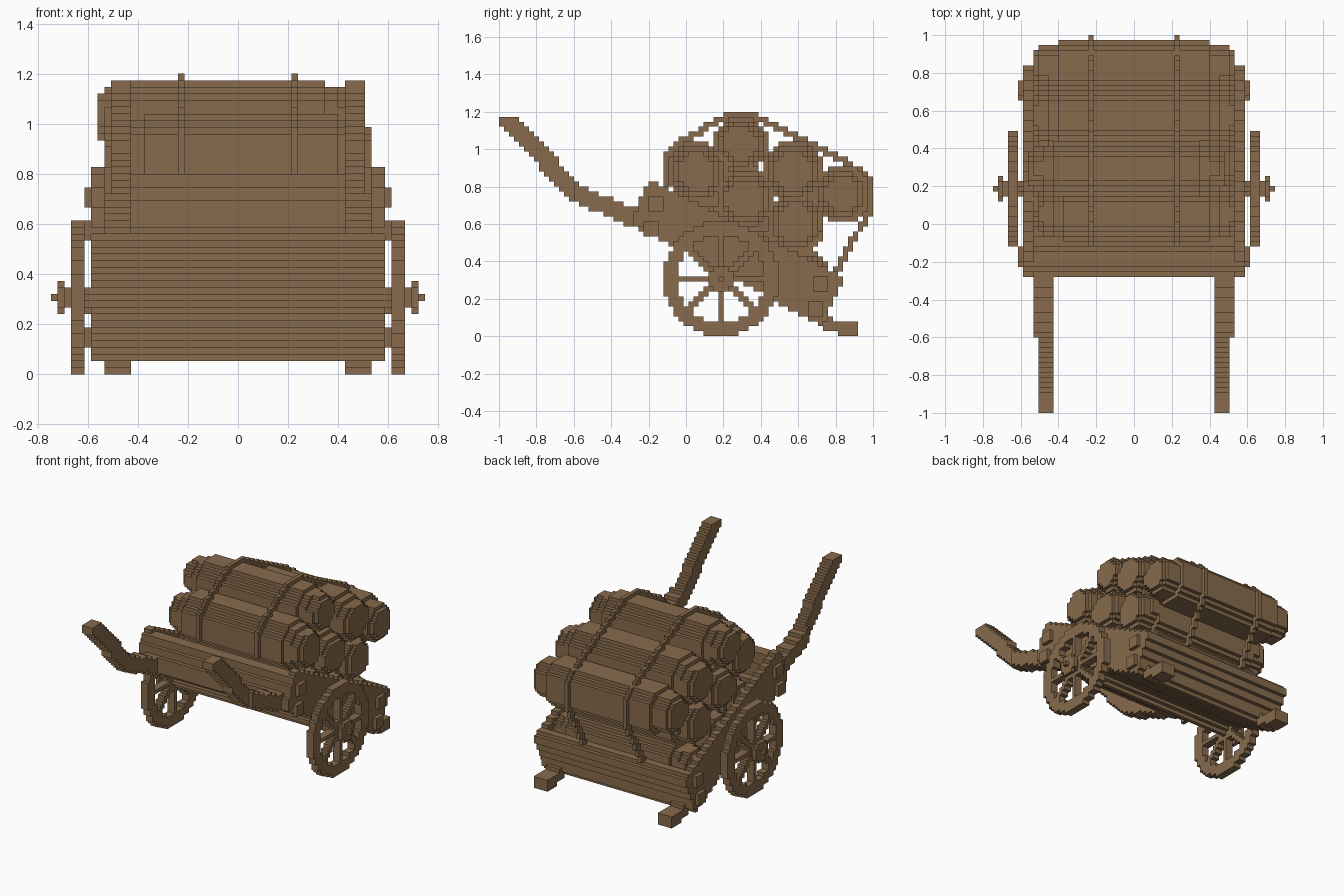
import bpy, math

cube = bpy.data.objects.get("Cube")
if cube:
    bpy.data.objects.remove(cube, do_unlink=True)

V = 2 / 75            # block size
NY, NZ = 75, 46       # grid size along y and z

wood = bpy.data.materials.new("brown_wood")
wood.use_nodes = True
COLOUR = (0.243, 0.147, 0.073, 1)
wood.diffuse_color = COLOUR
bsdf = wood.node_tree.nodes["Principled BSDF"]
bsdf.inputs["Base Color"].default_value = COLOUR
bsdf.inputs["Roughness"].default_value = 0.9


# ---- shape tests in the y-z plane ----
def disc(cy, cz, r):
    return lambda y, z: math.hypot(y - cy, z - cz) < r


def octagon(cy, cz, r):
    return lambda y, z: (max(abs(y - cy), abs(z - cz)) < r
                         and abs(y - cy) + abs(z - cz) < 1.414 * r)


def polygon(*pts):
    def test(y, z):
        inside = False
        for (ay, az), (by, bz) in zip(pts, pts[1:] + pts[:1]):
            if (az > z) != (bz > z) and y < ay + (z - az) * (by - ay) / (bz - az):
                inside = not inside
        return inside
    return test


def stroke(width, *pts):
    def test(y, z):
        for (ay, az), (by, bz) in zip(pts, pts[1:]):
            dy, dz = by - ay, bz - az
            t = ((y - ay) * dy + (z - az) * dz) / (dy * dy + dz * dz)
            t = min(1, max(0, t))
            if math.hypot(y - ay - t * dy, z - az - t * dz) < width / 2:
                return True
        return False
    return test


def blocks(name, layers):
    """Blocky object from layers (x0, x1, test), x in whole blocks."""
    verts, faces = [], []
    for xa, xb, test in layers:
        x0, x1 = sorted((xa * V, xb * V))
        cells = {(j, k) for j in range(NY) for k in range(NZ)
                 if test(-1 + (j + .5) * V, (k + .5) * V)}
        index = {}

        def vid(side, j, k):
            key = (side, j, k)
            if key not in index:
                index[key] = len(verts)
                verts.append(((x0, x1)[side], -1 + j * V, k * V))
            return index[key]

        for j, k in sorted(cells):
            ring = [(j, k), (j + 1, k), (j + 1, k + 1), (j, k + 1)]
            faces.append([vid(1, *p) for p in ring])
            faces.append([vid(0, *p) for p in reversed(ring)])
            for i, (dj, dk) in enumerate([(0, -1), (1, 0), (0, 1), (-1, 0)]):
                if (j + dj, k + dk) not in cells:
                    a, b = ring[i], ring[(i + 1) % 4]
                    faces.append([vid(0, *a), vid(0, *b), vid(1, *b), vid(1, *a)])
    mesh = bpy.data.meshes.new(name)
    mesh.from_pydata(verts, [], faces)
    mesh.materials.append(wood)
    obj = bpy.data.objects.new(name, mesh)
    bpy.context.collection.objects.link(obj)


# ---- tilted cart box ----
A, B, C, D = (-0.30, 0.61), (-0.19, 0.84), (0.845, 0.32), (0.73, 0.05)
blocks("cart_floor", [(-20, 20, polygon(A, (-0.27, 0.68), (0.76, 0.12), D))])
blocks("front_board", [(-20, 20, polygon(A, (-0.21, 0.81), (-0.13, 0.78), (-0.22, 0.57)))])
blocks("back_board", [(-20, 20, polygon((0.66, 0.09), (0.77, 0.36), C, D))])

# ---- wheel shape ----
WY, WZ = -1 + 44.5 * V, 11.5 * V


def wheel(y, z):
    dy, dz = round(abs(y - WY) / V), round(abs(z - WZ) / V)
    d = math.hypot(dy, dz)
    if d > 11.5:
        return False
    return d > 8.7 or d < 2.5 or dy == 0 or dz == 0 or dy - dz in (0, 1)


handle = stroke(0.095, (-0.93, 1.125), (-0.585, 0.765), (-0.22, 0.605))
handle_tip = polygon((-1.01, 1.135), (-1.01, 1.18), (-0.915, 1.18), (-0.91, 1.10), (-0.95, 1.09))
foot = polygon((0.66, 0.11), (0.74, 0.13), (0.80, 0.08), (0.92, 0.08), (0.92, -0.01),
               (0.83, -0.01), (0.81, 0.025), (0.73, 0.035))
rope = stroke(1.25 * V, (-0.107, 0.81), (-0.107, 0.95), (-0.04, 1.03), (0.23, 1.185),
              (0.36, 1.185), (0.60, 1.06), (0.85, 0.935), (0.96, 0.86),
              (0.987, 0.80), (0.987, 0.68), (0.80, 0.34))


def bolt(j, k):
    y0, z0 = -1 + j * V, k * V
    return lambda y, z: y0 < y < y0 + 3 * V and z0 < z < z0 + 3 * V


# ---- parts on both sides ----
for s, side in ((1, "left"), (-1, "right")):
    blocks(f"{side}_side_board", [(20 * s, 22 * s, polygon(A, B, C, D))])
    for n, (j, k) in enumerate([(30, 25), (29, 20), (63, 9), (62, 4)]):
        blocks(f"{side}_bolt_{n + 1}", [(22 * s, 23 * s, bolt(j, k))])
    blocks(f"{side}_wheel", [(23 * s, 25 * s, wheel)])
    blocks(f"{side}_hub", [(25 * s, 26 * s, disc(WY, WZ, 1.6 * V)),
                           (26 * s, 27 * s, disc(WY, WZ, 2.5 * V)),
                           (27 * s, 28 * s, disc(WY, WZ, 0.6 * V))])
    blocks(f"{side}_handle", [
        (16 * s, 19 * s, lambda y, z: handle(y, z) or handle_tip(y, z)),
        (19 * s, 20 * s, lambda y, z: y > -0.6 and handle(y, z))])
    blocks(f"{side}_foot", [(16 * s, 20 * s, foot)])
    blocks(f"{side}_rope", [(8 * s, 9 * s, rope)])
blocks("axle", [(-23, 23, disc(WY, WZ, 1.1 * V))])

# ---- stacked eight-sided logs with stepped ends: y, z, radius, end blocks in x ----
logs = [(0.293, 1.027, 0.150, -21, 18), (0.573, 0.875, 0.160, -20, 20),
        (0.830, 0.760, 0.150, -20, 20), (0.060, 0.875, 0.155, -19, 20),
        (0.313, 0.735, 0.160, -20, 20), (0.585, 0.610, 0.160, -20, 20),
        (0.100, 0.580, 0.140, -20, 20), (0.360, 0.450, 0.140, -20, 20),
        (0.620, 0.320, 0.140, -20, 20)]
for n, (y, z, r, x0, x1) in enumerate(logs):
    layers = [(x0 + 5, x1 - 5, octagon(y, z, r))]
    for a, b, cut in ((5, 3, 0.8), (3, 1, 1.4), (1, 0, 2.1)):
        end = octagon(y, z, r - cut * V)
        layers += [(x0 + a, x0 + b, end), (x1 - a, x1 - b, end)]
    blocks(f"log_{n + 1}", layers)
